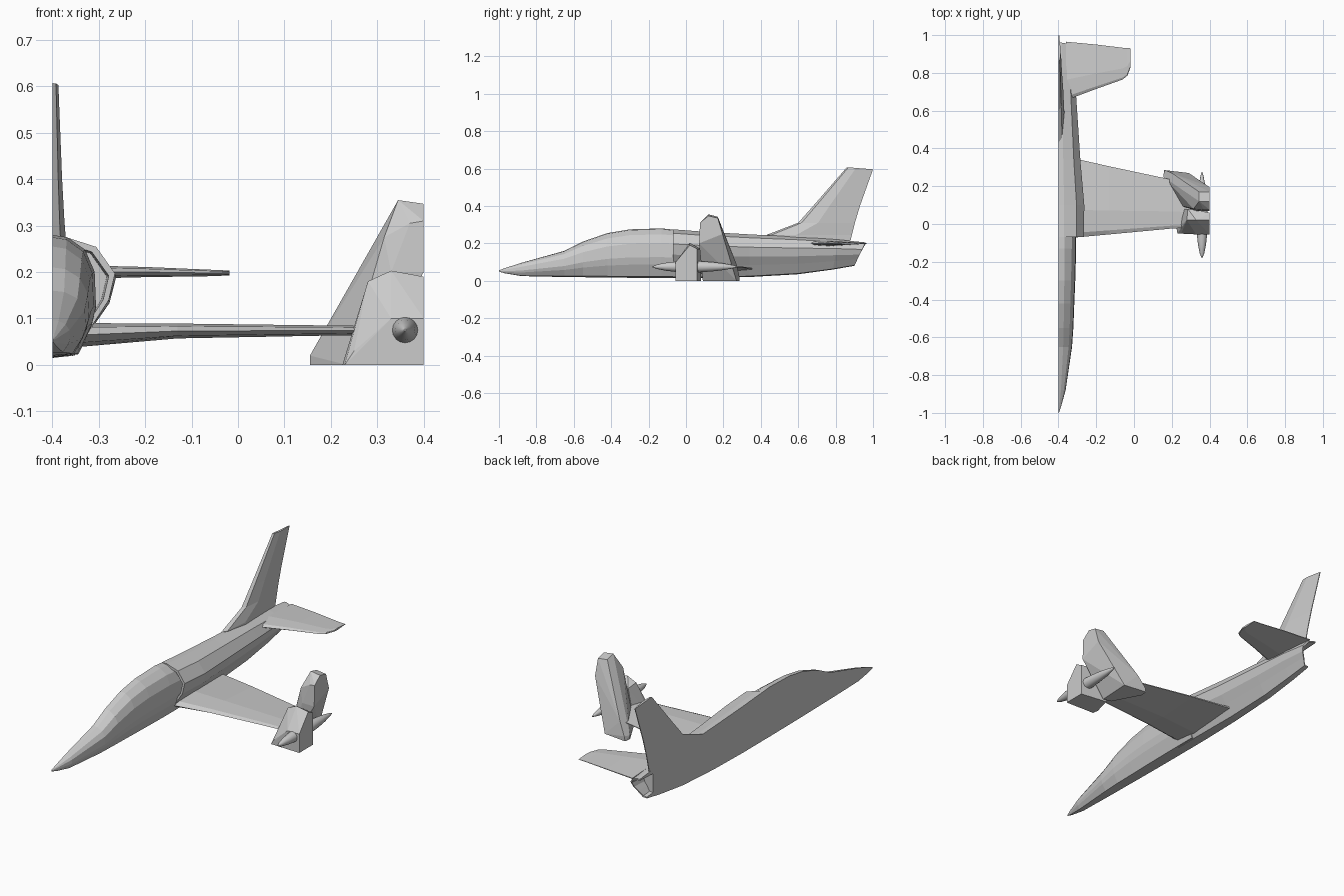
import bpy, bmesh, math
from mathutils import Vector

if "Cube" in bpy.data.objects:
    bpy.data.objects.remove(bpy.data.objects["Cube"])

CUT = -0.4  # the model is sliced flat along its centre plane


def finish(name, bm, smooth=None):
    bmesh.ops.remove_doubles(bm, verts=bm.verts, dist=0.0002)
    bmesh.ops.recalc_face_normals(bm, faces=bm.faces)
    me = bpy.data.meshes.new(name)
    bm.to_mesh(me)
    bm.free()
    ob = bpy.data.objects.new(name, me)
    bpy.context.collection.objects.link(ob)
    if smooth:
        bpy.ops.object.select_all(action='DESELECT')
        ob.select_set(True)
        bpy.context.view_layer.objects.active = ob
        bpy.ops.object.shade_smooth_by_angle(angle=math.radians(smooth))
    return ob


def loft(name, rings, half=False, smooth=None):
    """Skin a list of rings; half rings are open and get a flat centre cap."""
    bm = bmesh.new()
    vs = [[bm.verts.new(p) for p in r] for r in rings]
    n = len(vs[0])
    for a, b in zip(vs, vs[1:]):
        for i in range(n - 1 if half else n):
            j = (i + 1) % n
            bm.faces.new((a[i], a[j], b[j], b[i]))
    bm.faces.new(vs[0])
    bm.faces.new(vs[-1])
    if half:
        edges = [e for e in bm.edges if e.is_boundary]
        bmesh.ops.triangle_fill(bm, edges=edges, use_beauty=True, normal=Vector((-1, 0, 0)))
    return finish(name, bm, smooth)


def half_ring(shape, y, w, b, t, slant=0, inset=0):
    zc = (b + t) / 2
    return [(CUT + fx * w * (1 - inset), y + slant * (fz - 0.5),
             zc + (b + (t - b) * fz - zc) * (1 - inset)) for fx, fz in shape]


# Nose and canopy
front_shape = [(0, 0), (.6, .03), (.9, .27), (1, .42), (.97, .7), (.75, .88), (.35, .98), (0, 1)]
front = [(-1, .003, .049, .056), (-.97, .013, .04, .067), (-.88, .038, .025, .096),
         (-.65, .072, .02, .16), (-.55, .079, .019, .21), (-.42, .084, .017, .255),
         (-.3, .089, .016, .275), (-.13, .094, .015, .28), (.05, .094, .016, .262)]
loft("nose_and_canopy", [half_ring(front_shape, *f) for f in front], half=True)

# Rear body with recessed air intake and hollow tail nozzle
rear_shape = [(0, 0), (.35, .02), (.65, .28), (.9, .48), (1, .7), (.7, .92), (.22, 1), (0, 1)]
rear = [(-.07, .135, .015, .275), (.1, .137, .015, .262), (.34, .116, .02, .248),
        (.6, .099, .035, .235), (.8, .085, .06, .22), (.93, .068, .08, .205)]
slants = [0, 0, 0, 0, .03, .06]
mouth, tail = rear[0], rear[-1]
rings = [half_ring(rear_shape, .03, *mouth[1:], inset=.13),
         half_ring(rear_shape, *mouth, inset=.1)]
rings += [half_ring(rear_shape, *r, slant=s) for r, s in zip(rear, slants)]
rings += [half_ring(rear_shape, *tail, slant=.06, inset=.12),
          half_ring(rear_shape, .85, *tail[1:], inset=.2)]
loft("rear_body", rings, half=True)


# Wing and tailplane from thin aerofoil sections: x, front y, back y, z, half thickness
def aerofoil(x, y0, y1, z, h):
    c = y1 - y0
    prof = [(0, 0), (.06, .65), (.35, 1), (1, .15), (1, -.15), (.35, -1), (.06, -.65)]
    return [(x, y0 + f * c, z + g * h) for f, g in prof]


wing = [(-.35, -.075, .355, .064, .026), (-.13, -.055, .305, .073, .016),
        (.19, -.025, .237, .074, .011), (.27, -.02, .22, .074, .01)]
loft("wing", [aerofoil(*s) for s in wing] + [[(x + .03, y, .08) for x, y, z in aerofoil(*wing[-1])]])
loft("tailplane", [aerofoil(*s) for s in [
    (-.36, .655, .965, .2, .015), (-.2, .715, .95, .2, .011), (-.06, .765, .933, .198, .007),
    (-.035, .785, .932, .198, .006), (-.018, .83, .93, .198, .005)]])

# Fin: z, front y, back y, thickness
fin = [(.215, .44, .88, .032), (.245, .43, .887, .031), (.31, .6, .903, .026),
       (.4, .68, .93, .021), (.605, .86, 1.0, .013)]
fin_rings = [[(CUT, y0, z), (CUT + t * .6, y0 + .06 * (y1 - y0), z), (CUT + t, y0 + .35 * (y1 - y0), z),
              (CUT + .004, y1, z), (CUT, y1, z)] for z, y0, y1, t in fin]
fin_rings[-1] = [(x, y, .607 - .08 * (y - .86)) for x, y, z in fin_rings[-1]]
loft("fin", fin_rings)


# Faceted wingtip blocks
def hull(name, pts):
    bm = bmesh.new()
    for p in pts:
        bm.verts.new(p)
    res = bmesh.ops.convex_hull(bm, input=bm.verts)
    junk = {g for g in res["geom_interior"] + res["geom_unused"] if isinstance(g, bmesh.types.BMVert)}
    bmesh.ops.delete(bm, geom=list(junk), context='VERTS')
    bmesh.ops.dissolve_limit(bm, angle_limit=math.radians(4), verts=bm.verts, edges=bm.edges)
    return finish(name, bm)


hull("tip_leaning_slab", [
    (.155, .25, 0), (.155, .25, .02), (.16, .285, 0), (.165, .285, .025), (.2, .27, .09),
    (.345, .12, .355), (.345, .17, .342), (.4, .12, .347), (.4, .17, .335), (.4, .195, .25),
    (.315, .08, .275), (.37, .075, .305), (.4, .075, .31), (.33, .07, .2), (.4, .07, .2),
    (.2, .17, 0), (.235, .1, 0), (.28, .09, 0), (.29, .27, 0)])
hull("tip_front_block", [
    (.23, -.05, 0), (.225, -.02, 0), (.25, .08, 0), (.4, -.055, 0), (.4, .06, 0),
    (.25, -.05, .03), (.33, -.055, .1), (.4, -.055, .1), (.265, .02, .12), (.28, .02, .18),
    (.33, .02, .203), (.4, .02, .19), (.4, .06, .17), (.285, .08, .17)])

# Slim pod pointed at both ends
pod = [(-.18, .002), (-.155, .012), (-.11, .021), (-.05, .028), (.07, .03), (.14, .025),
       (.2, .018), (.255, .008), (.275, .002)]
loft("tip_pod", [[(.36 + r * math.cos(a), y, .075 + r * math.sin(a))
                  for a in (math.tau * i / 16 for i in range(16))] for y, r in pod], smooth=30)
